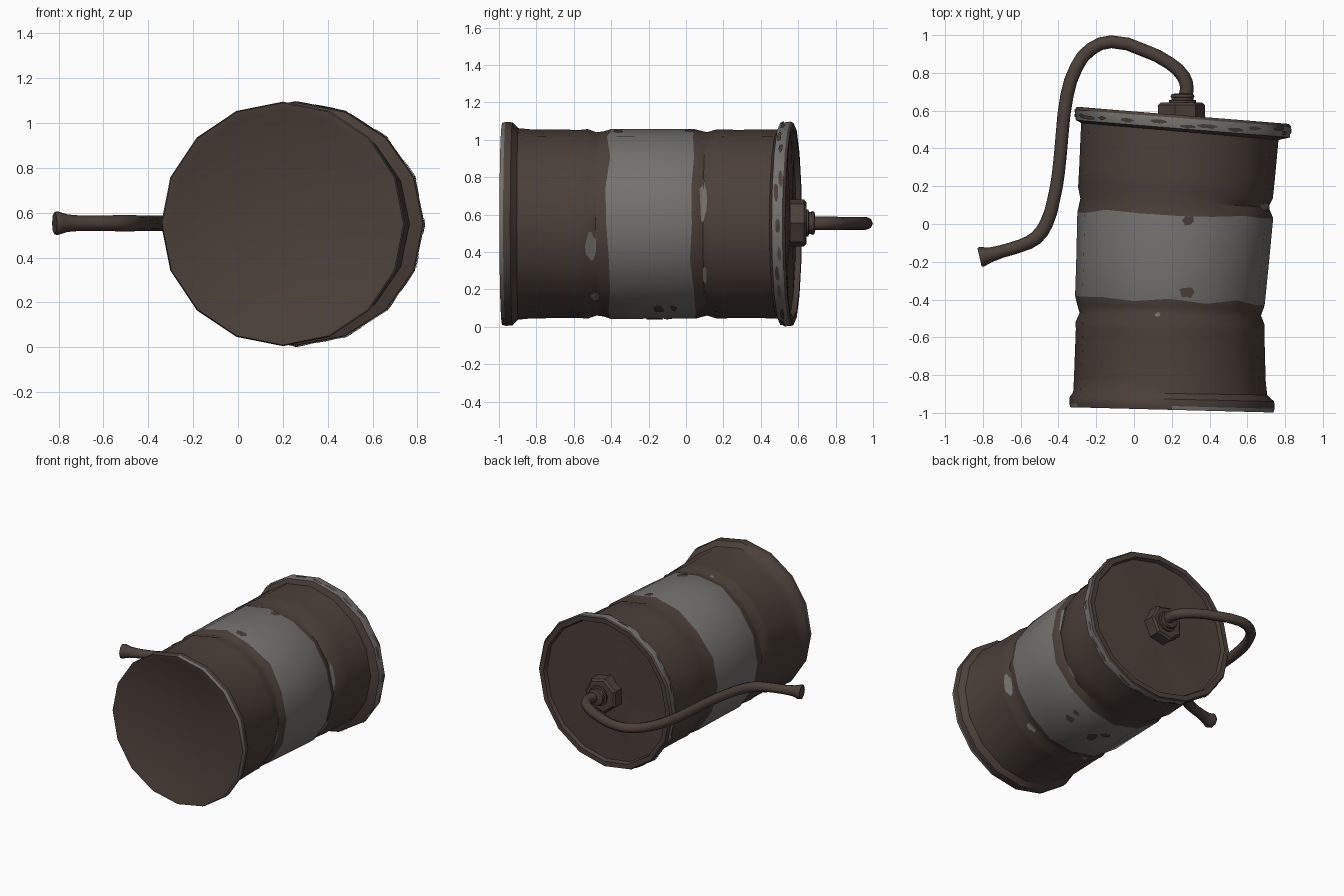
import bpy, bmesh, math, random
from mathutils import Vector

if "Cube" in bpy.data.objects:
    bpy.data.objects.remove(bpy.data.objects["Cube"])

random.seed(4)
N, CZ = 16, 0.55


def material(name, rgb):
    m = bpy.data.materials.new(name)
    m.diffuse_color = (*rgb, 1)
    m.use_nodes = True
    m.node_tree.nodes["Principled BSDF"].inputs["Base Color"].default_value = m.diffuse_color
    return m


RUST = material("rusty brown", (0.072, 0.051, 0.041))
GREY = material("worn grey", (0.172, 0.166, 0.155))


def finish(name, bm, mats, recalc=True, angle=38):
    if recalc:
        bmesh.ops.recalc_face_normals(bm, faces=bm.faces)
    me = bpy.data.meshes.new(name)
    bm.to_mesh(me)
    bm.free()
    ob = bpy.data.objects.new(name, me)
    bpy.context.collection.objects.link(ob)
    for m in mats:
        me.materials.append(m)
    smooth(ob, angle)
    return ob


def smooth(ob, angle):
    bpy.ops.object.select_all(action='DESELECT')
    ob.select_set(True)
    bpy.context.view_layer.objects.active = ob
    bpy.ops.object.shade_smooth_by_angle(angle=math.radians(angle))


# Barrel cross-sections: left x, left y, right x, right y, half height
FRONT_DISC = (-0.255, -0.945, 0.645, -0.97, 0.462)
FRONT_CREST = (-0.30, -0.965, 0.70, -0.995, 0.51)
SHELL = [
    (-0.338, -0.970, 0.738, -0.998, 0.540),
    (-0.343, -0.950, 0.745, -0.978, 0.545),
    (-0.340, -0.915, 0.742, -0.940, 0.543),
    (-0.322, -0.890, 0.705, -0.905, 0.512),
    (-0.318, -0.820, 0.697, -0.830, 0.505),
    (-0.308, -0.555, 0.690, -0.570, 0.503),
    (-0.310, -0.520, 0.692, -0.535, 0.507),
    (-0.288, -0.470, 0.672, -0.485, 0.490),
    (-0.300, -0.430, 0.685, -0.450, 0.495),
    (-0.312, -0.390, 0.692, -0.420, 0.508),   # band start
    (-0.306, -0.200, 0.712, -0.230, 0.507),
    (-0.300, 0.070, 0.737, 0.030, 0.507),     # band end
    (-0.284, 0.135, 0.712, 0.090, 0.490),
    (-0.296, 0.195, 0.735, 0.135, 0.506),
    (-0.290, 0.300, 0.745, 0.230, 0.503),
    (-0.280, 0.535, 0.765, 0.445, 0.505),
    (-0.308, 0.550, 0.825, 0.458, 0.540),
    (-0.315, 0.605, 0.832, 0.515, 0.547),
    (-0.302, 0.620, 0.820, 0.530, 0.540),
]
BACK_LIP = (-0.268, 0.618, 0.785, 0.530, 0.505)
BACK_CAP = (-0.260, 0.588, 0.775, 0.505, 0.497)
BAND = (9, 11)


def ring_point(s, a, grow=0.0):
    xl, yl, xr, yr, rz = s
    c = math.cos(a)
    return Vector(((xl + xr) / 2 + ((xr - xl) / 2 + grow) * c,
                   (yl + yr) / 2 + (yr - yl) / 2 * c,
                   CZ + (rz + grow) * math.sin(a)))


def ring(bm, s, jitter=0.0, scale=1.0):
    verts = []
    mid = Vector(((s[0] + s[2]) / 2, (s[1] + s[3]) / 2, CZ))
    for k in range(N):
        p = mid + (ring_point(s, k * math.tau / N) - mid) * scale
        p.y += random.uniform(-jitter, jitter)
        verts.append(bm.verts.new(p))
    return verts


def bridge(bm, a, b, rule=lambda k: 0):
    for k in range(N):
        f = bm.faces.new((a[k], a[(k + 1) % N], b[(k + 1) % N], b[k]))
        f.material_index = rule(k)


# Barrel body with its rims, painted band and end caps
bm = bmesh.new()
rings = [ring(bm, FRONT_DISC), ring(bm, FRONT_CREST)]
rings += [ring(bm, s, 0.012 if i in BAND else 0) for i, s in enumerate(SHELL)]
rings += [ring(bm, BACK_LIP), ring(bm, BACK_CAP), ring(bm, BACK_CAP, 0.014, 0.55)]
for j in range(len(rings) - 1):
    i = j - 2
    if BAND[0] <= i < BAND[1] or i == 16:
        rule = lambda k: 1
    elif i == 0:
        rule = lambda k: int(k in (0, 1, 2, 3, 13, 14, 15, 7, 9))
    else:
        rule = lambda k: 0
    bridge(bm, rings[j], rings[j + 1], rule)
bm.faces.new(rings[0])
hub = bm.verts.new((0.25, 0.565, CZ))
for k in range(N):
    bm.faces.new((rings[-1][k], rings[-1][(k + 1) % N], hub))
finish("barrel", bm, [RUST, GREY])


def surface(a, y, lift=0.005):
    """Point just above the faceted shell at angle a and mean depth y."""
    mid = [(s[1] + s[3]) / 2 for s in SHELL]
    i = max(k for k in range(len(SHELL) - 1) if mid[k] <= y or k == 0)
    t = (y - mid[i]) / (mid[i + 1] - mid[i])
    s = [p + (q - p) * t for p, q in zip(SHELL[i], SHELL[i + 1])]
    step = math.tau / N
    k = math.floor(a / step)
    return ring_point(s, k * step, lift).lerp(ring_point(s, (k + 1) * step, lift), a / step - k)


def patches(name, spots, mat):
    """Irregular thin paint chips: mean y, angle, half depth, half angle (degrees)."""
    bm = bmesh.new()
    for y, deg, dy, dd in spots:
        a0, da, m = math.radians(deg), math.radians(dd), 12
        wob = [random.uniform(0.7, 1.1) for _ in range(m)]
        loops = []
        for r in (0.35, 0.7, 1.0):
            loops.append([bm.verts.new(surface(
                a0 + da * r * w * math.sin(k * math.tau / m),
                y + dy * r * w * math.cos(k * math.tau / m))) for k, w in enumerate(wob)])
        bm.faces.new(loops[0])
        for p, q in zip(loops, loops[1:]):
            for k in range(m):
                n = (k + 1) % m
                bm.faces.new((p[k], q[k], q[n], p[n]))
    finish(name, bm, [mat], recalc=False)


# Paint chips left on the rust, and rust showing through the band and rim
patches("grey_paint_chips", [(0.115, 15, 0.025, 14), (-0.50, -14, 0.03, 9),
                             (-0.48, -53, 0.025, 5), (0.12, -34, 0.012, 7),
                             (-0.48, 98, 0.012, 2), (-0.47, 250, 0.02, 5)], GREY)
patches("band_rust_spots", [(-0.14, -64, 0.03, 4), (-0.06, -63, 0.018, 3),
                            (-0.17, -88, 0.05, 4), (-0.10, -95, 0.03, 5),
                            (-0.36, 80, 0.03, 5), (0.02, 82, 0.03, 4)], RUST)
rim = [(random.uniform(0.517, 0.546), k * 15 + random.uniform(-4, 4),
        random.uniform(0.010, 0.013), random.uniform(4, 7)) for k in range(24)]
patches("rim_rust_spots", rim, RUST)


def turned(name, cx, profile, sides, lobe=0.0):
    """Capped stack of rings along y; lobe pulls in every second vertex."""
    bm = bmesh.new()
    prev = None
    for y, r in profile:
        cur = [bm.verts.new((cx + r * (1 - lobe * (k % 2)) * math.cos(k * math.tau / sides), y,
                             CZ + 0.005 + r * (1 - lobe * (k % 2)) * math.sin(k * math.tau / sides)))
               for k in range(sides)]
        if prev:
            for k in range(sides):
                n = (k + 1) % sides
                bm.faces.new((prev[k], prev[n], cur[n], cur[k]))
        else:
            bm.faces.new(cur)
        prev = cur
    bm.faces.new(prev)
    finish(name, bm, [RUST])


# Bung: lobed flange and stepped collar
turned("bung_flange", 0.245, [(0.555, 0.13), (0.63, 0.13), (0.643, 0.115)], 14, 0.13)
turned("bung_collar", 0.257, [(0.63, 0.072), (0.655, 0.072), (0.657, 0.058), (0.67, 0.058),
                              (0.672, 0.064), (0.685, 0.06), (0.69, 0.045)], 12)

# Bent hose with flared nozzle: x, y, radius
PATH = [(0.268, 0.66, 0.038), (0.28, 0.72, 0.036), (0.262, 0.78, 0.036), (0.19, 0.85, 0.034),
        (0.05, 0.92, 0.034), (-0.12, 0.965, 0.034), (-0.23, 0.925, 0.035), (-0.305, 0.83, 0.035),
        (-0.355, 0.68, 0.035), (-0.38, 0.48, 0.034), (-0.40, 0.27, 0.034), (-0.425, 0.13, 0.034),
        (-0.465, 0.0, 0.036), (-0.52, -0.075, 0.037), (-0.60, -0.115, 0.034),
        (-0.70, -0.145, 0.034), (-0.76, -0.163, 0.039), (-0.805, -0.173, 0.053),
        (-0.818, -0.176, 0.050)]
cu = bpy.data.curves.new("hose", 'CURVE')
cu.dimensions = '3D'
cu.bevel_depth = 1.0
cu.bevel_resolution = 2
cu.resolution_u = 2
cu.use_fill_caps = True
sp = cu.splines.new('BEZIER')
sp.bezier_points.add(len(PATH) - 1)
for bp, (x, y, r) in zip(sp.bezier_points, PATH):
    bp.co = (x, y, CZ + 0.003)
    bp.radius = r
    bp.handle_left_type = bp.handle_right_type = 'AUTO'
hose = bpy.data.objects.new("hose", cu)
bpy.context.collection.objects.link(hose)
cu.materials.append(RUST)
bpy.ops.object.select_all(action='DESELECT')
hose.select_set(True)
bpy.context.view_layer.objects.active = hose
bpy.ops.object.convert(target='MESH')
smooth(bpy.context.view_layer.objects.active, 50)
